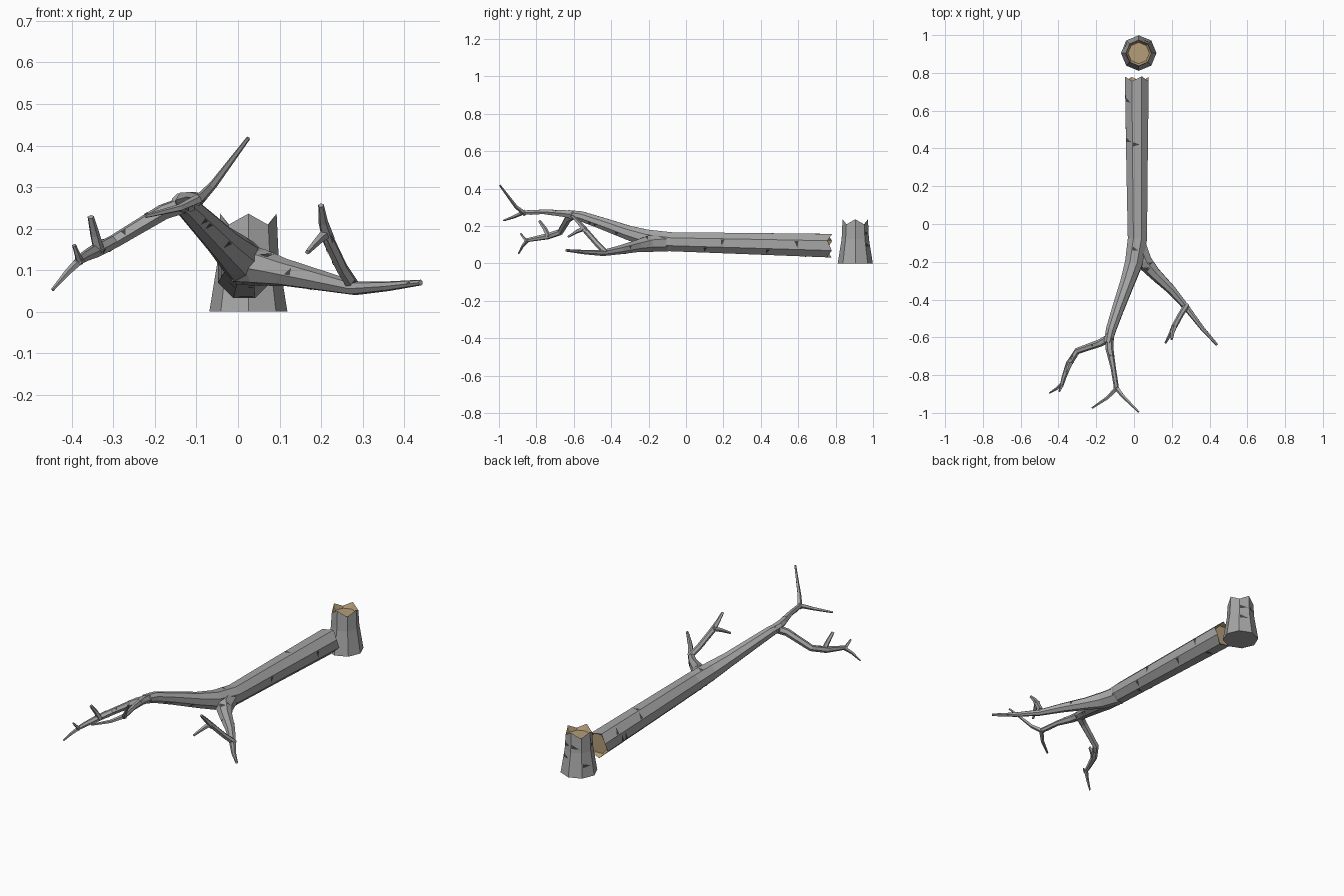
import bpy, bmesh, math, random
from mathutils import Vector

random.seed(4)
cube = bpy.data.objects.get("Cube")
if cube:
    bpy.data.objects.remove(cube, do_unlink=True)


def material(name, colour):
    m = bpy.data.materials.new(name)
    m.use_nodes = True
    m.diffuse_color = (*colour, 1)
    m.node_tree.nodes["Principled BSDF"].inputs["Base Color"].default_value = (*colour, 1)
    return m


BARK = material("grey bark", (0.38, 0.38, 0.38))
WOOD = material("tan wood", (0.46, 0.34, 0.19))
MARK = material("dark bark mark", (0.06, 0.06, 0.06))

marks = bmesh.new()


def finish(name, bm, *mats):
    me = bpy.data.meshes.new(name)
    bm.to_mesh(me)
    bm.free()
    for m in mats:
        me.materials.append(m)
    ob = bpy.data.objects.new(name, me)
    bpy.context.collection.objects.link(ob)
    return ob


def add_mark(rings, centres, i, j, t, size):
    """Dark wedge lying on one bark facet, with its base on a facet edge."""
    n = len(rings[i])
    a, b = rings[i][j].co, rings[i][(j + 1) % n].co
    c, d = rings[i + 1][(j + 1) % n].co, rings[i + 1][j].co
    edge, across = d - a, b.lerp(c, t) - a.lerp(d, t)
    base = a.lerp(d, t) + across * 0.08
    half = edge.normalized() * min(size, edge.length * 0.3)
    tip = base + across * 0.75
    normal = edge.cross(across).normalized()
    if normal.dot(base - centres[i].lerp(centres[i + 1], t)) < 0:
        normal.negate()
    points = [base - half, base + half, tip + half * 0.5]
    marks.faces.new([marks.verts.new(p + normal * 0.0015) for p in points])


def limb(name, path, sides=6, jag=0.0, phase=0.0, mark_count=0, mark_size=0.01):
    """Faceted tube along (x, y, z, radius) points; jag gives a broken first end."""
    bm = bmesh.new()
    centres = [Vector(p[:3]) for p in path]
    rings, side = [], None
    for k, p in enumerate(path):
        before, after = centres[max(k - 1, 0)], centres[min(k + 1, len(path) - 1)]
        t = (after - before).normalized()
        if side is None:
            side = t.cross(Vector((0, 0, 1)))
            if side.length < 0.1:
                side = Vector((1, 0, 0))
        side = (side - t * side.dot(t)).normalized()
        up = side.cross(t)
        ring = []
        for j in range(sides):
            a = phase + math.tau * j / sides
            co = centres[k] + (side * math.cos(a) + up * math.sin(a)) * p[3]
            if k == 0 and j % 2:
                co += t * jag
            ring.append(bm.verts.new(co))
        rings.append(ring)
        if k == 0:
            axis = t
    for i in range(len(rings) - 1):
        for j in range(sides):
            m = (j + 1) % sides
            bm.faces.new((rings[i][j], rings[i][m], rings[i + 1][m], rings[i + 1][j]))
    bm.faces.new(rings[-1])
    if jag:
        # splintered wood sunk inside the bark rim
        inner = []
        for v in rings[0]:
            r = v.co - centres[0]
            r -= axis * r.dot(axis)
            inner.append(bm.verts.new(centres[0] + r * 0.83 + axis * jag * 1.3))
        wood = [bm.faces.new(inner)]
        for j in range(sides):
            m = (j + 1) % sides
            wood.append(bm.faces.new((rings[0][j], rings[0][m], inner[m], inner[j])))
        for f in wood:
            f.material_index = 1
    else:
        bm.faces.new(rings[0])
    bmesh.ops.recalc_face_normals(bm, faces=bm.faces)
    lengths = [(b - a).length for a, b in zip(centres, centres[1:])]
    for _ in range(mark_count):
        i = random.choices(range(len(lengths)), lengths)[0]
        add_mark(rings, centres, i, random.randrange(sides), random.uniform(0.2, 0.8), mark_size)
    return finish(name, bm, BARK, WOOD)


# Standing stump with a splintered top
limb("stump", [(0.025, 0.905, 0.236, 0.068), (0.025, 0.905, 0.13, 0.073),
               (0.025, 0.905, 0.0, 0.094)],
     sides=8, jag=0.027, mark_count=5, mark_size=0.011)

# Fallen trunk running into the upper limb
limb("trunk", [(0.015, 0.78, 0.095, 0.068), (0.016, 0.3, 0.107, 0.061),
               (0.018, -0.08, 0.116, 0.055), (-0.002, -0.21, 0.135, 0.05),
               (-0.035, -0.31, 0.165, 0.041), (-0.085, -0.45, 0.215, 0.034),
               (-0.122, -0.56, 0.252, 0.029), (-0.138, -0.63, 0.264, 0.023)],
     sides=8, jag=0.025, phase=math.pi / 8, mark_count=20, mark_size=0.011)

# Upper limb: forward branch with two twigs
limb("forward_branch", [(-0.13, -0.58, 0.258, 0.024), (-0.13, -0.66, 0.268, 0.021),
                        (-0.11, -0.76, 0.276, 0.014), (-0.092, -0.875, 0.272, 0.013)],
     mark_count=6, mark_size=0.007)
limb("forward_twig_up", [(-0.098, -0.86, 0.265, 0.014), (-0.06, -0.91, 0.305, 0.01),
                         (0.025, -0.995, 0.418, 0.005)], sides=5)
limb("forward_twig_down", [(-0.085, -0.865, 0.276, 0.013), (-0.14, -0.92, 0.25, 0.009),
                           (-0.222, -0.975, 0.23, 0.005)], sides=5)

# Upper limb: drooping right branch with three twigs
limb("right_branch", [(-0.115, -0.595, 0.262, 0.022), (-0.18, -0.63, 0.24, 0.02),
                      (-0.3, -0.672, 0.168, 0.017), (-0.345, -0.74, 0.145, 0.017),
                      (-0.37, -0.81, 0.132, 0.013), (-0.385, -0.86, 0.122, 0.01)],
     mark_count=8, mark_size=0.007)
limb("right_spike", [(-0.335, -0.735, 0.145, 0.014), (-0.345, -0.755, 0.185, 0.012),
                     (-0.355, -0.785, 0.228, 0.008)], sides=5)
limb("right_twig_down", [(-0.378, -0.845, 0.126, 0.011), (-0.41, -0.872, 0.095, 0.008),
                         (-0.447, -0.895, 0.052, 0.004)], sides=5)
limb("right_twig_up", [(-0.38, -0.85, 0.118, 0.01), (-0.388, -0.87, 0.14, 0.007),
                       (-0.395, -0.885, 0.16, 0.005)], sides=5)

# Low left limb with a rising side branch
limb("left_branch", [(0.015, -0.1, 0.112, 0.05), (0.055, -0.2, 0.106, 0.045),
                     (0.11, -0.262, 0.094, 0.034), (0.2, -0.35, 0.074, 0.025),
                     (0.28, -0.445, 0.056, 0.017), (0.36, -0.55, 0.061, 0.012),
                     (0.44, -0.64, 0.07, 0.007)],
     sides=7, mark_count=10, mark_size=0.009)
limb("left_side_branch", [(0.28, -0.43, 0.058, 0.016), (0.25, -0.475, 0.105, 0.015),
                          (0.212, -0.545, 0.185, 0.015)],
     mark_count=3, mark_size=0.007)
limb("left_twig_up", [(0.218, -0.535, 0.172, 0.016), (0.205, -0.57, 0.215, 0.012),
                      (0.2, -0.61, 0.256, 0.007)], sides=5)
limb("left_twig_down", [(0.214, -0.54, 0.19, 0.015), (0.192, -0.585, 0.17, 0.01),
                        (0.167, -0.63, 0.143, 0.006)], sides=5)

# Dark wedge marks on the bark
finish("bark_marks", marks, MARK)
